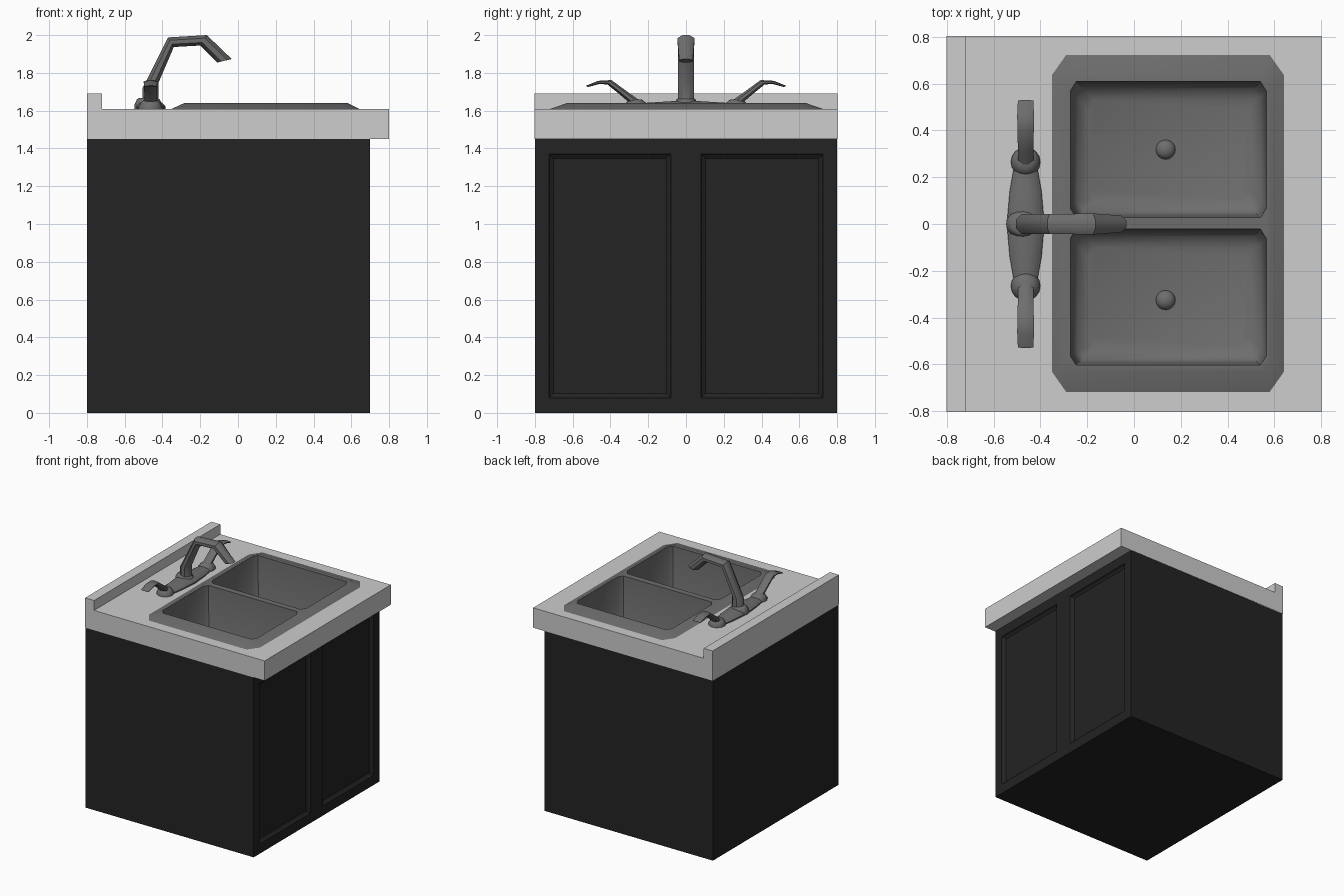
import bpy, bmesh, math
from mathutils import Vector

cube = bpy.data.objects.get("Cube")
if cube:
    bpy.data.objects.remove(cube, do_unlink=True)


def material(name, v):
    m = bpy.data.materials.new(name)
    m.use_nodes = True
    m.diffuse_color = (v, v, v, 1)
    bsdf = m.node_tree.nodes["Principled BSDF"]
    bsdf.inputs["Base Color"].default_value = (v, v, v, 1)
    bsdf.inputs["Roughness"].default_value = 0.6
    return m


BLACK = material("black cabinet", 0.017)
STONE = material("light grey counter", 0.61)
STEEL = material("grey metal", 0.155)


def finish(name, bm, mat, smooth=None):
    bmesh.ops.recalc_face_normals(bm, faces=bm.faces)
    mesh = bpy.data.meshes.new(name)
    bm.to_mesh(mesh)
    bm.free()
    mesh.materials.append(mat)
    ob = bpy.data.objects.new(name, mesh)
    bpy.context.collection.objects.link(ob)
    if smooth:
        bpy.ops.object.select_all(action='DESELECT')
        ob.select_set(True)
        bpy.context.view_layer.objects.active = ob
        bpy.ops.object.shade_smooth_by_angle(angle=math.radians(smooth))
    return ob


def ring(bm, points):
    return [bm.verts.new(p) for p in points]


def bridge(bm, rings):
    for a, b in zip(rings, rings[1:]):
        n = len(a)
        for i in range(n):
            bm.faces.new((a[i], a[(i + 1) % n], b[(i + 1) % n], b[i]))


def loop_edges(bm, verts):
    edges = []
    for a, b in zip(verts, verts[1:] + verts[:1]):
        edges.append(bm.edges.get((a, b)) or bm.edges.new((a, b)))
    return edges


def fill_with_holes(bm, loops):
    edges = [e for lp in loops for e in loop_edges(bm, lp)]
    bmesh.ops.triangle_fill(bm, edges=edges, use_beauty=True, normal=(0, 0, 1))


def octagon(x0, x1, y0, y1, cx, cy, z, shrink=0):
    """Rectangle with cut corners."""
    x0, x1, y0, y1 = x0 + shrink, x1 - shrink, y0 + shrink, y1 - shrink
    return [(x0 + cx, y0, z), (x1 - cx, y0, z), (x1, y0 + cy, z), (x1, y1 - cy, z),
            (x1 - cx, y1, z), (x0 + cx, y1, z), (x0, y1 - cy, z), (x0, y0 + cy, z)]


def sweep(name, sections, place, sides=8):
    """Tube through sections given as upper point, lower point and half width."""
    bm = bmesh.new()
    k = 1 / math.cos(math.pi / sides)
    rings = []
    for upper, lower, half in sections:
        upper, lower = Vector(upper), Vector(lower)
        mid, arm = (upper + lower) / 2, (upper - lower) / 2
        pts = []
        for i in range(sides):
            a = (i + 0.5) * math.tau / sides
            p = mid + arm * math.cos(a) * k
            pts.append(place(p.x, half * math.sin(a) * k, p.y))
        rings.append(ring(bm, pts))
    bridge(bm, rings)
    bm.faces.new(rings[0])
    bm.faces.new(rings[-1])
    return finish(name, bm, STEEL, 40)


def lathe(name, profile, x, y, sides=16, stretch=1):
    bm = bmesh.new()
    rings = [ring(bm, [(x + r * stretch * math.cos(i * math.tau / sides),
                        y + r * math.sin(i * math.tau / sides), z)
                       for i in range(sides)]) for r, z in profile]
    bridge(bm, rings)
    bm.faces.new(rings[0])
    bm.faces.new(rings[-1])
    return finish(name, bm, STEEL, 50)


# Cabinet with two recessed door panels on its +x side
bm = bmesh.new()
bmesh.ops.create_cube(bm, size=1)
for v in bm.verts:
    v.co = (v.co.x * 1.5 - 0.05, v.co.y * 1.6, (v.co.z + 0.5) * 1.45)
cuts = [((0, y, 0), (0, 1, 0)) for y in (-0.725, -0.08, 0.08, 0.725)]
cuts += [((0, 0, z), (0, 0, 1)) for z in (0.08, 1.37)]
for co, no in cuts:
    bmesh.ops.bisect_plane(bm, geom=bm.verts[:] + bm.edges[:] + bm.faces[:],
                           plane_co=co, plane_no=no)
bm.normal_update()
doors = []
for f in bm.faces:
    c = f.calc_center_median()
    if f.normal.x > 0.9 and 0.1 < abs(c.y) < 0.7 and 0.1 < c.z < 1.3:
        doors.append(f)
bmesh.ops.inset_individual(bm, faces=doors, thickness=0.008, depth=-0.012)
bmesh.ops.inset_individual(bm, faces=doors, thickness=0.024, depth=-0.012)
lid = [f for f in bm.faces if f.normal.z > 0.9 and f.calc_center_median().z > 1.44]
bmesh.ops.delete(bm, geom=lid, context='FACES')
finish("cabinet", bm, BLACK)

# Counter with raised back edge and an opening for the sink
RIM = (-0.35, 0.64, -0.717, 0.722, 0.06, 0.085)
bm = bmesh.new()
profile = [(-0.8, 1.45), (0.7, 1.45), (0.8, 1.45), (0.8, 1.61),
           (-0.72, 1.61), (-0.72, 1.69), (-0.8, 1.69)]
ends = [ring(bm, [(x, y, z) for x, z in profile]) for y in (-0.803, 0.803)]
for i in range(1, 7):
    if i != 3:
        j = (i + 1) % 7
        bm.faces.new((ends[0][i], ends[0][j], ends[1][j], ends[1][i]))
for end in ends:
    bm.faces.new(end)
top = [ends[0][4], ends[0][3], ends[1][3], ends[1][4]]
fill_with_holes(bm, [top, ring(bm, octagon(*RIM, 1.61))])
finish("counter", bm, STONE)

# Double sink: sloped rim, hidden body and two bowls in one shell
LIP = (-0.285, 0.58, -0.63, 0.635, 0.035, 0.05)
bm = bmesh.new()
shell = [ring(bm, octagon(*LIP, 1.15)), ring(bm, octagon(*LIP, 1.605)),
         ring(bm, octagon(*RIM, 1.61)), ring(bm, octagon(*LIP, 1.64))]
bridge(bm, shell)
bm.faces.new(shell[0])
openings = []
for y0, y1 in ((-0.603, -0.022), (0.027, 0.608)):
    bowl = (-0.272, 0.565, y0, y1, 0.025, 0.04)
    steps = [ring(bm, octagon(*bowl, z, s))
             for z, s in ((1.64, 0), (1.27, 0.01), (1.22, 0.03), (1.2, 0.08))]
    bridge(bm, steps)
    bm.faces.new(steps[-1])
    openings.append(steps[0])
fill_with_holes(bm, [shell[-1]] + openings)
finish("sink", bm, STEEL, 50)

# Drains
for side, y in (("right", -0.325), ("left", 0.318)):
    dome = [(0.042 * math.cos(a), 1.2 + 0.03 * math.sin(a))
            for a in (0, 0.4, 0.8, 1.2, 1.5)]
    lathe(side + "_drain", dome, 0.135, y)

# Tap base plate, tapered toward both ends
X = -0.463


def across(u, w, z):
    return (X + w, u, z)


stations = [(-0.27, 0.045, 0.028), (-0.14, 0.068, 0.036), (0, 0.08, 0.045),
            (0.14, 0.068, 0.036), (0.27, 0.045, 0.028)]
sweep("tap_base", [((y, 1.61 + h), (y, 1.61 - h), w) for y, w, h in stations], across, 12)

# Spout with collar
lathe("spout_collar", [(0.06, 1.6), (0.06, 1.635), (0.05, 1.66), (0.04, 1.668)],
      -0.475, 0, stretch=1.2)
sweep("spout", [((-0.505, 1.63), (-0.42, 1.63), 0.042),
                ((-0.505, 1.72), (-0.422, 1.745), 0.042),
                ((-0.37, 1.988), (-0.34, 1.937), 0.042),
                ((-0.165, 2.0), (-0.2, 1.945), 0.045),
                ((-0.033, 1.873), (-0.11, 1.855), 0.036)],
      lambda u, w, z: (u, w, z))

# Handles with their round feet, mirrored across the spout
for side, s in (("right", -1), ("left", 1)):
    lathe(side + "_handle_foot", [(0.063, 1.6), (0.063, 1.62), (0.052, 1.643), (0.03, 1.66)],
          X, 0.265 * s)
    sweep(side + "_handle", [((0.235, 1.645), (0.3, 1.64), 0.033),
                             ((0.265, 1.668), (0.315, 1.655), 0.033),
                             ((0.31, 1.7), (0.35, 1.685), 0.033),
                             ((0.395, 1.762), (0.415, 1.738), 0.035),
                             ((0.465, 1.758), (0.455, 1.742), 0.036),
                             ((0.53, 1.732), (0.52, 1.725), 0.033)],
          lambda u, w, z: (X + w, u * s, z))
